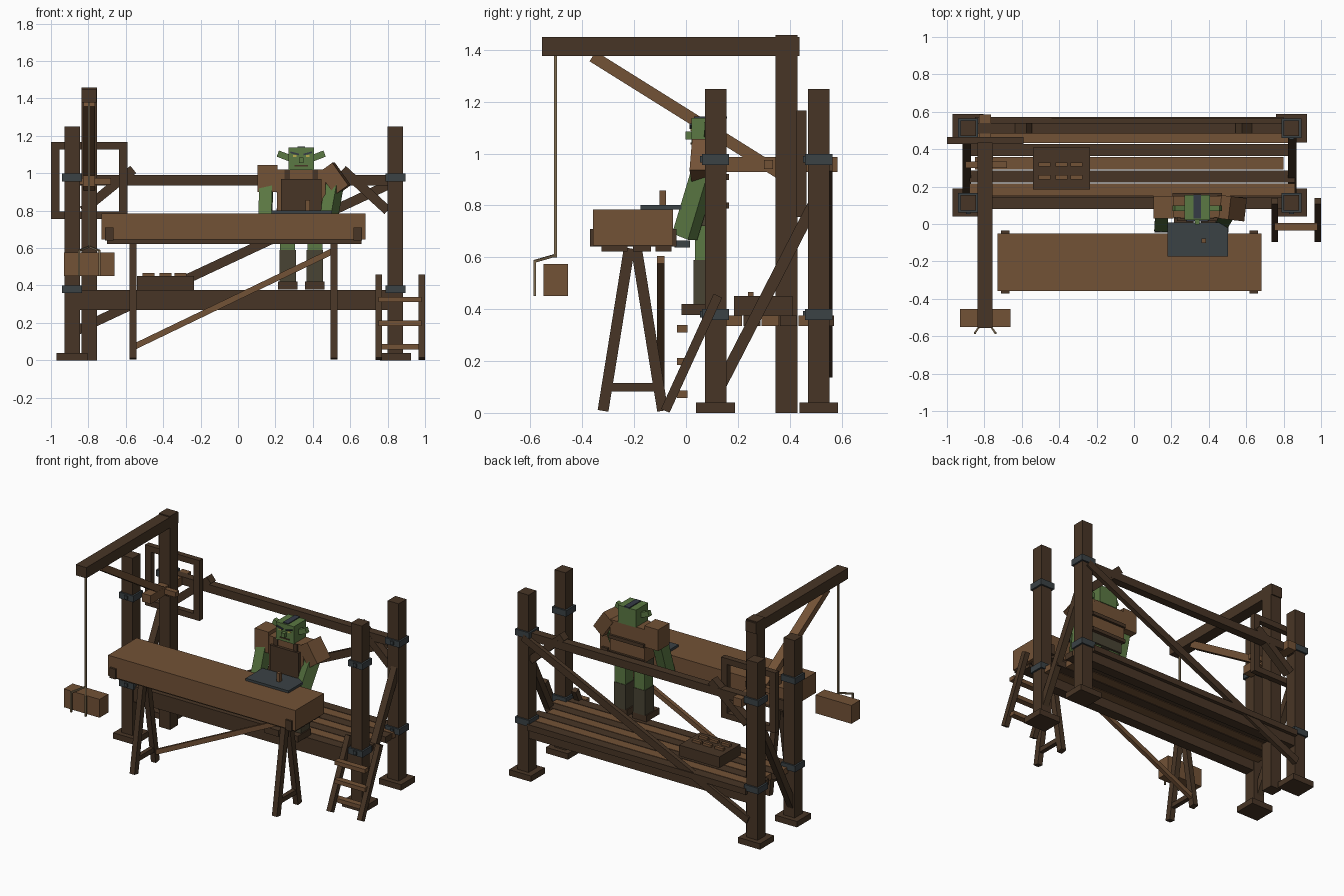
import bpy, bmesh, math
from mathutils import Vector, Matrix


def mat(name, r, g, b):
    m = bpy.data.materials.new(name)
    m.diffuse_color = (r, g, b, 1)
    return m


DARK = mat("dark_wood", .064, .036, .019)
LIGHT = mat("light_wood", .170, .084, .037)
IRON = mat("iron", .043, .054, .060)
SKIN = mat("green_skin", .105, .190, .056)
CLOTH = mat("trouser_cloth", .066, .056, .033)
ROPE = mat("rope", .21, .15, .08)
HAIR = mat("hair", .036, .044, .062)
EYE = mat("eye_yellow", .5, .42, .08)


def make(name, m, matrix):
    bm = bmesh.new()
    bmesh.ops.create_cube(bm, size=1, matrix=matrix)
    me = bpy.data.meshes.new(name)
    bm.to_mesh(me)
    bm.free()
    me.materials.append(m)
    ob = bpy.data.objects.new(name, me)
    bpy.context.collection.objects.link(ob)
    return ob


def box(name, m, x0, x1, y0, y1, z0, z1):
    """Axis-aligned block from its limits."""
    c = Vector(((x0 + x1) / 2, (y0 + y1) / 2, (z0 + z1) / 2))
    return make(name, m, Matrix.Translation(c) @ Matrix.Diagonal((x1 - x0, y1 - y0, z1 - z0, 1)))


def beam(name, m, p, q, w, h):
    """Square timber from p to q: w is the horizontal width, h the other one."""
    p, q = Vector(p), Vector(q)
    d = (q - p).normalized()
    up = Vector((0, 1, 0)) if abs(d.z) > .999 else Vector((0, 0, 1))
    side = up.cross(d).normalized()
    rot = Matrix((d, side, d.cross(side))).transposed().to_4x4()
    return make(name, m, Matrix.Translation((p + q) / 2) @ rot
                @ Matrix.Diagonal(((q - p).length, w, h, 1)))


def block(name, m, x, y, w, d, z0, z1):
    """Upright block around a centre."""
    return box(name, m, x - w / 2, x + w / 2, y - d / 2, y + d / 2, z0, z1)


# Corner posts with feet and iron bands
for x in (-.887, .842):
    for y in (.114, .512):
        block("corner_post", DARK, x, y, .083, .083, 0, 1.25)
        block("post_foot", DARK, x, y, .166, .15, 0, .04)
        for z in (.38, .978):
            block("post_band", IRON, x, y, .107, .105, z - .021, z + .021)
            block("band_bolt", IRON, x, y - .054, .025, .012, z - .012, z + .012)

# Deck beams and planks
for y in (.114, .512):
    box("deck_beam", DARK, -.85, .81, y - .035, y + .035, .27, .335)
for i in range(7):
    y = .112 + i * .071
    end = .80 if i in (0, 3, 6) else .86
    start = -.85 if i in (0, 3, 6) else -.88
    box("deck_plank", LIGHT if i % 2 else DARK, start, end, y - .033, y + .033, .335, .376)

# Back rail, long diagonal, knee braces and end braces
box("back_rail", DARK, -.88, .84, .485, .54, .935, .99)
beam("back_diagonal", DARK, (-.86, .55, .16), (.84, .55, .955), .03, .05)
for s, xa in ((-1, .83), (1, .80)):
    beam("knee_brace", DARK, (s * xa, .512, .80), (s * .56, .512, 1.02), .055, .05)
for x in (-.895, .847):
    beam("end_brace", DARK, (x, .13, .10), (x, .50, .82), .045, .045)

# Crane: mast, jib, strut, rope
block("crane_mast", DARK, -.796, .387, .083, .085, 0, 1.457)
box("crane_jib", DARK, -.836, -.756, -.555, .437, 1.377, 1.45)
beam("crane_strut", LIGHT, (-.796, -.36, 1.375), (-.796, .36, .925), .062, .045)
block("crane_rope", ROPE, -.796, -.503, .011, .011, .60, 1.38)

# Hanging load with sling
box("hanging_load", LIGHT, -.93, -.66, -.55, -.455, .45, .575)
for s in (-1, 1):
    x = -.796 + s * .055
    beam("sling_arm", ROPE, (-.796, -.503, .608), (x, -.583, .585), .01, .01)
    beam("sling_drop", ROPE, (x, -.583, .59), (x, -.583, .45), .01, .01)

# Winch: square wheel frame, axle and spokes
for x in (-.977, -.613):
    box("wheel_side", DARK, x - .023, x + .023, .427, .465, .755, 1.167)
for z in (.775, 1.147):
    box("wheel_rail", DARK, -.955, -.636, .427, .465, z - .02, z + .02)
box("winch_axle", LIGHT, -.828, -.764, .15, .585, .93, .987)
box("winch_spoke", LIGHT, -.90, -.68, .30, .335, .94, .975)

# Workbench slab, runners and end cleats
box("bench_slab", LIGHT, -.73, .683, -.358, -.05, .645, .785)
for y0, y1 in ((-.325, -.225), (-.205, -.135), (-.118, -.055)):
    box("bench_runner", DARK, -.70, .66, y0, y1, .622, .65)
for x in (-.688, .640):
    box("bench_cleat", DARK, x - .022, x + .022, -.371, -.036, .641, .71)

# Trestles and bench brace
for x in (-.561, .513):
    for y in (-.32, -.09):
        beam("trestle_leg", DARK, (x, y, .008), (x, -.205 + (y + .205) * .12, .635), .037, .042)
    box("trestle_bar", DARK, x - .015, x + .015, -.29, -.115, .083, .115)
beam("bench_brace", LIGHT, (-.56, -.097, .07), (.52, -.097, .59), .028, .032)

# Ladder
for x in (.752, .982):
    beam("ladder_rail", DARK, (x, -.08, .008), (x, .123, .452), .036, .036)
for z in (.072, .198, .325):
    box("ladder_rung", LIGHT, .752, .982, -.035, .006, z - .014, z + .014)

# Tray with small bars on the deck
box("tray", DARK, -.54, -.235, .185, .41, .376, .45)
for x in (-.478, -.388, -.308):
    for y in (.25, .318):
        block("tray_bar", LIGHT, x, y, .064, .022, .45, .467)

# Iron plate and peg on the bench
box("bench_plate", IRON, .18, .503, -.175, .008, .785, .801)
block("bench_peg", LIGHT, .373, -.09, .024, .024, .80, .858)

# Worker: legs and boots
CX = .338
for s in (-1, 1):
    x = CX + s * .073
    block("boot", DARK, x, .053, .104, .14, .377, .42)
    block("trouser_leg", CLOTH, x, .078, .088, .10, .42, .59)
    block("thigh", SKIN, x, .08, .08, .09, .59, .74)

# Worker: torso, apron, belts
box("hips", CLOTH, CX - .12, CX + .12, .035, .14, .72, .80)
box("torso", LIGHT, CX - .13, CX + .13, .035, .15, .79, 1.02)
box("apron", DARK, CX - .108, CX + .108, .015, .036, .70, .97)
for s in (-1, 1):
    box("apron_strap", DARK, CX + s * .075 - .015, CX + s * .075 + .015, .027, .036, .97, 1.02)
for z in (.80, .91):
    box("back_strap", DARK, CX - .132, CX + .132, .145, .165, z - .012, z + .012)

# Worker: shoulders and arms
box("left_shoulder", LIGHT, .105, .21, .03, .15, .90, 1.045)
beam("right_shoulder", LIGHT, (.475, .09, 1.03), (.56, .08, .91), .125, .09)
for xa, xb in ((.15, .145), (.515, .47)):
    beam("arm", SKIN, (xa, .07, .93), (xb, -.005, .68), .07, .075)
    block("hand", IRON, xb, -.015, .07, .06, .638, .665)

# Worker: head, ears, face, hair
box("head", SKIN, CX - .068, CX + .068, .022, .155, 1.018, 1.137)
box("hair_strip", HAIR, CX - .02, CX + .02, .03, .158, 1.135, 1.143)
box("nose", SKIN, CX - .013, CX + .013, -.002, .024, 1.055, 1.085)
box("mouth", DARK, CX - .035, CX + .035, .017, .023, 1.036, 1.043)
for s in (-1, 1):
    beam("ear", SKIN, (CX + s * .06, .085, 1.08), (CX + s * .125, .085, 1.105), .03, .035)
    box("eye", EYE, CX + s * .035 - .01, CX + s * .035 + .01, .017, .023, 1.088, 1.097)
    beam("brow", HAIR, (CX + s * .012, .018, 1.1), (CX + s * .058, .018, 1.112), .008, .009)
